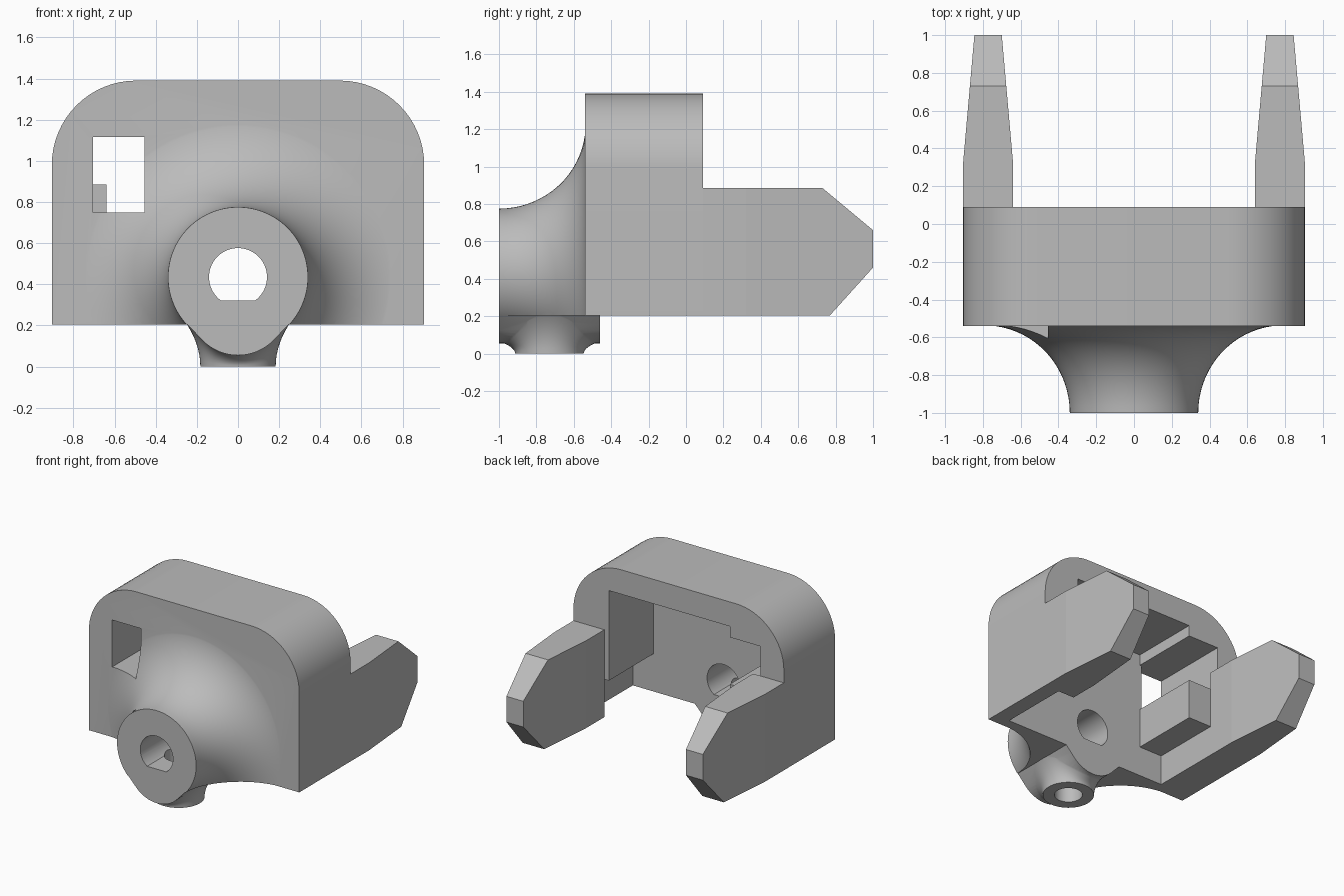
import bpy, bmesh
from math import sin, cos, pi, radians, sqrt
from mathutils import Vector

cube = bpy.data.objects.get("Cube")
if cube:
    bpy.data.objects.remove(cube, do_unlink=True)

grey = bpy.data.materials.new("plain_grey")
grey.use_nodes = True
grey.diffuse_color = (0.5, 0.5, 0.5, 1)
grey.node_tree.nodes["Principled BSDF"].inputs["Base Color"].default_value = (0.5, 0.5, 0.5, 1)

BASE, FRONT, WALL, BACK, AXIS = 0.205, -0.54, -0.46, 0.09, 0.435


def finish(name, bm):
    bmesh.ops.recalc_face_normals(bm, faces=bm.faces)
    mesh = bpy.data.meshes.new(name)
    bm.to_mesh(mesh)
    bm.free()
    mesh.materials.append(grey)
    obj = bpy.data.objects.new(name, mesh)
    bpy.context.collection.objects.link(obj)
    return obj


def prism_mesh(points, lo, hi, place):
    bm = bmesh.new()
    face = bm.faces.new([bm.verts.new(place(u, v, lo)) for u, v in points])
    moved = bmesh.ops.extrude_face_region(bm, geom=[face])["geom"]
    shift = Vector(place(0, 0, hi)) - Vector(place(0, 0, lo))
    bmesh.ops.translate(bm, vec=shift, verts=[g for g in moved if isinstance(g, bmesh.types.BMVert)])
    return bm


def prism(name, points, lo, hi):
    return finish(name, prism_mesh(points, lo, hi, lambda u, v, w: (u, w, v)))


def rect(x0, x1, z0, z1):
    return [(x0, z0), (x1, z0), (x1, z1), (x0, z1)]


def arc(cx, cz, r, start, end, steps):
    angles = [radians(start + (end - start) * i / steps) for i in range(steps + 1)]
    return [(cx + r * cos(a), cz + r * sin(a)) for a in angles]


def loft(name, rings):
    bm = bmesh.new()
    loops = [[bm.verts.new(p) for p in ring] for ring in rings]
    for a, b in zip(loops, loops[1:]):
        for i in range(len(a)):
            j = (i + 1) % len(a)
            bm.faces.new((a[i], a[j], b[j], b[i]))
    bm.faces.new(loops[0])
    bm.faces.new(loops[-1])
    return bm


def combine(target, other, operation):
    mod = target.modifiers.new(operation, "BOOLEAN")
    mod.operation, mod.solver, mod.object = operation, "EXACT", other
    other.hide_render = True
    bpy.context.view_layer.objects.active = target
    bpy.ops.object.modifier_apply(modifier=mod.name)
    bpy.data.objects.remove(other, do_unlink=True)


# Housing with rounded upper corners
R = 0.41
outline = [(-0.905, BASE), (0.905, BASE)]
outline += arc(0.905 - R, 1.39 - R, R, 0, 90, 16) + arc(R - 0.905, 1.39 - R, R, 90, 180, 16)
housing = prism("housing", outline, FRONT, BACK)

# Trumpet-shaped neck, trimmed level with the housing base
SEG, F = 96, 0.45
rings = []
for i in range(19):
    a = radians(i * 4.85)
    y, r = -1 + 0.463 * sin(a), 0.34 + F * (1 - cos(a))
    rings.append([(r * cos(2 * pi * k / SEG), y, AXIS + r * sin(2 * pi * k / SEG)) for k in range(SEG)])
rings.append([(x, FRONT + 0.04, z) for x, y, z in rings[-1]])
bm = loft("neck", rings)
cut = bmesh.ops.bisect_plane(bm, geom=bm.verts[:] + bm.edges[:] + bm.faces[:],
                             plane_co=(0, 0, BASE), plane_no=(0, 0, -1), clear_outer=True)
bmesh.ops.holes_fill(bm, edges=[e for e in bm.edges if e.is_boundary])
neck = finish("neck", bm)

# Teardrop keel under the neck
keel = prism("keel", arc(0, AXIS, 0.337, -45, 225, 48) + arc(0, 0.297, 0.242, 225, 315, 16), -1, WALL + 0.03)


# Flared screw boss blending into the keel
def keel_height(x):
    x = abs(x)
    return 0.297 - sqrt(0.242 ** 2 - x * x) if x < 0.171 else x - 0.045


def boss_ring(r, rise):
    ring = []
    for k in range(64):
        a = 2 * pi * k / 64
        ring.append((r * cos(a), -0.73 + r * sin(a), rise * (keel_height(0.265 * cos(a)) + 0.01)))
    return ring


rings = [boss_ring(0.183 + 0.082 * (i / 8) ** 2, i / 8) for i in range(9)]
rings.append([(x * 0.55, -0.73 + (y + 0.73) * 0.55, 0.4) for x, y, z in rings[-1]])
boss = finish("screw_boss", loft("screw_boss", rings))

for part in (neck, keel, boss):
    combine(housing, part, "UNION")

# Cavity: main chamber, lower chamber, side pocket and through window
END = BACK + 0.1
cutters = [
    prism("main_chamber", rect(-0.44, 0.6, -0.1, 1.2), WALL, END),
    prism("lower_chamber", rect(-0.64, 0.2, -0.11, 0.44), WALL, END),
    prism("side_pocket", rect(0.3, 0.78, -0.12, 0.5), WALL, END),
    prism("window", rect(-0.705, -0.455, 0.75, 1.115), -1.1, END),
    prism("window_recess", rect(-0.705, 0.1, 0.75, 1.115), WALL, END),
    prism("shaft_bore", [(x, max(z, 0.32)) for x, z in arc(0, AXIS, 0.141, -54.6, 234.6, 40)], -1.1, WALL + 0.1),
]
bm = bmesh.new()
bmesh.ops.create_cone(bm, cap_ends=True, segments=40, radius1=0.1, radius2=0.1, depth=0.5)
bmesh.ops.translate(bm, vec=(0, -0.73, 0.15), verts=bm.verts)
cutters.append(finish("screw_hole", bm))
for cutter in cutters:
    combine(housing, cutter, "DIFFERENCE")

bpy.ops.object.select_all(action="DESELECT")
housing.select_set(True)
bpy.context.view_layer.objects.active = housing
bpy.ops.object.shade_smooth_by_angle(angle=radians(30))

# Tapered arms with chamfered tips
profile = [(BACK, BASE), (0.77, BASE), (1, 0.46), (1, 0.66), (0.73, 0.885), (BACK, 0.885)]
for name, side in (("left_arm", 1), ("right_arm", -1)):
    bm = prism_mesh(profile, 0.64, 0.905, lambda u, v, w: (w, u, v))
    bmesh.ops.bisect_plane(bm, geom=bm.verts[:] + bm.edges[:] + bm.faces[:],
                           plane_co=(0, 0.32, 0), plane_no=(0, 1, 0))
    for v in bm.verts:
        shrink = 0.06 * max(0, v.co.y - 0.32) / 0.68
        v.co.x = side * (v.co.x + (shrink if v.co.x < 0.77 else -shrink))
    finish(name, bm)
